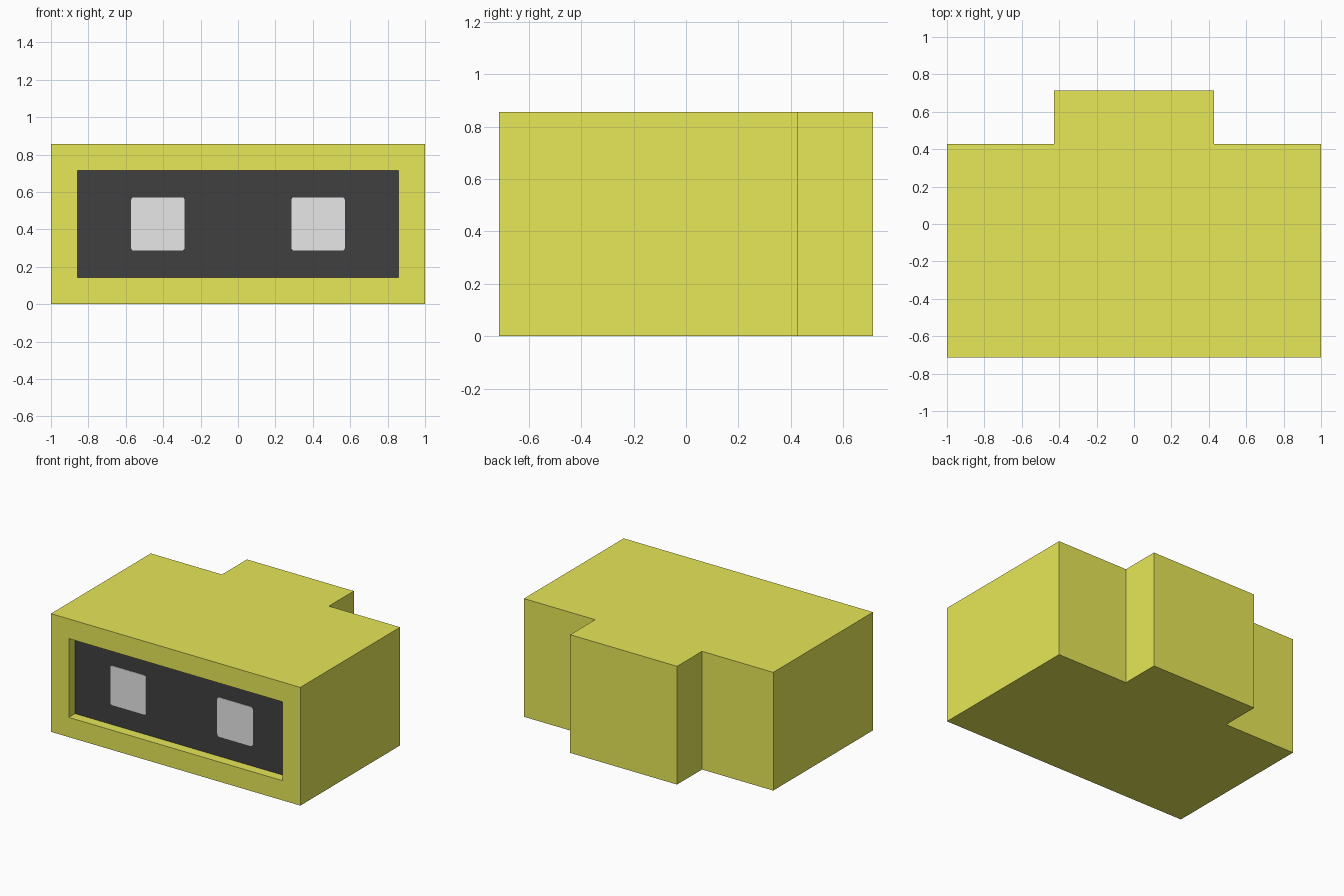
import bpy, bmesh, math
from mathutils import Vector

if "Cube" in bpy.data.objects:
    bpy.data.objects.remove(bpy.data.objects["Cube"])

U = 1 / 7  # model lies on a grid of sevenths


def material(name, rgb):
    m = bpy.data.materials.new(name)
    m.diffuse_color = (*rgb, 1)
    m.use_nodes = True
    m.node_tree.nodes["Principled BSDF"].inputs["Base Color"].default_value = m.diffuse_color
    return m


def finish(bm, name, mats):
    bmesh.ops.recalc_face_normals(bm, faces=bm.faces)
    me = bpy.data.meshes.new(name)
    bm.to_mesh(me)
    bm.free()
    ob = bpy.data.objects.new(name, me)
    bpy.context.collection.objects.link(ob)
    for m in mats:
        me.materials.append(m)
    return ob


def prism(points, direction):
    """Extrude a closed outline along a direction."""
    bm = bmesh.new()
    face = bm.faces.new([bm.verts.new(p) for p in points])
    ext = bmesh.ops.extrude_face_region(bm, geom=[face], use_keep_orig=True)
    moved = [g for g in ext["geom"] if isinstance(g, bmesh.types.BMVert)]
    bmesh.ops.translate(bm, verts=moved, vec=direction)
    bmesh.ops.recalc_face_normals(bm, faces=bm.faces)
    return bm


yellow = material("yellow", (0.865, 0.865, 0.107))
dark = material("dark grey", (0.0513, 0.0513, 0.0513))
light = material("near white", (0.878, 0.878, 0.878))

# Housing: T-shaped plan raised to full height
half = [(7, -5), (7, 3), (3, 3), (3, 5)]
plan = half + [(-x, y) for x, y in reversed(half)]
bm = prism([(x * U, y * U, 0) for x, y in plan], (0, 0, 6 * U))

# Recessed dark panel in the front face
front = min(bm.faces, key=lambda f: f.calc_center_median().y)
bmesh.ops.inset_region(bm, faces=[front], thickness=U, use_even_offset=True)
panel = bmesh.ops.extrude_discrete_faces(bm, faces=[front])["faces"][0]
bmesh.ops.translate(bm, verts=panel.verts, vec=(0, U / 2, 0))
panel.material_index = 1
finish(bm, "housing", [yellow, dark])

# Pair of rounded square plates on the panel
r = 0.015
outline = []
for k, (sx, sz) in enumerate([(1, 1), (-1, 1), (-1, -1), (1, -1)]):
    for i in range(4):
        a = math.radians(90 * k + 30 * i)
        outline.append(Vector((3 * U + sx * (U - r) + r * math.cos(a), -4.5 * U,
                               3 * U + sz * (U - r) + r * math.sin(a))))
plates = finish(prism(outline, (0, -0.003, 0)), "square_plates", [light])
plates.modifiers.new("Mirror", "MIRROR")
